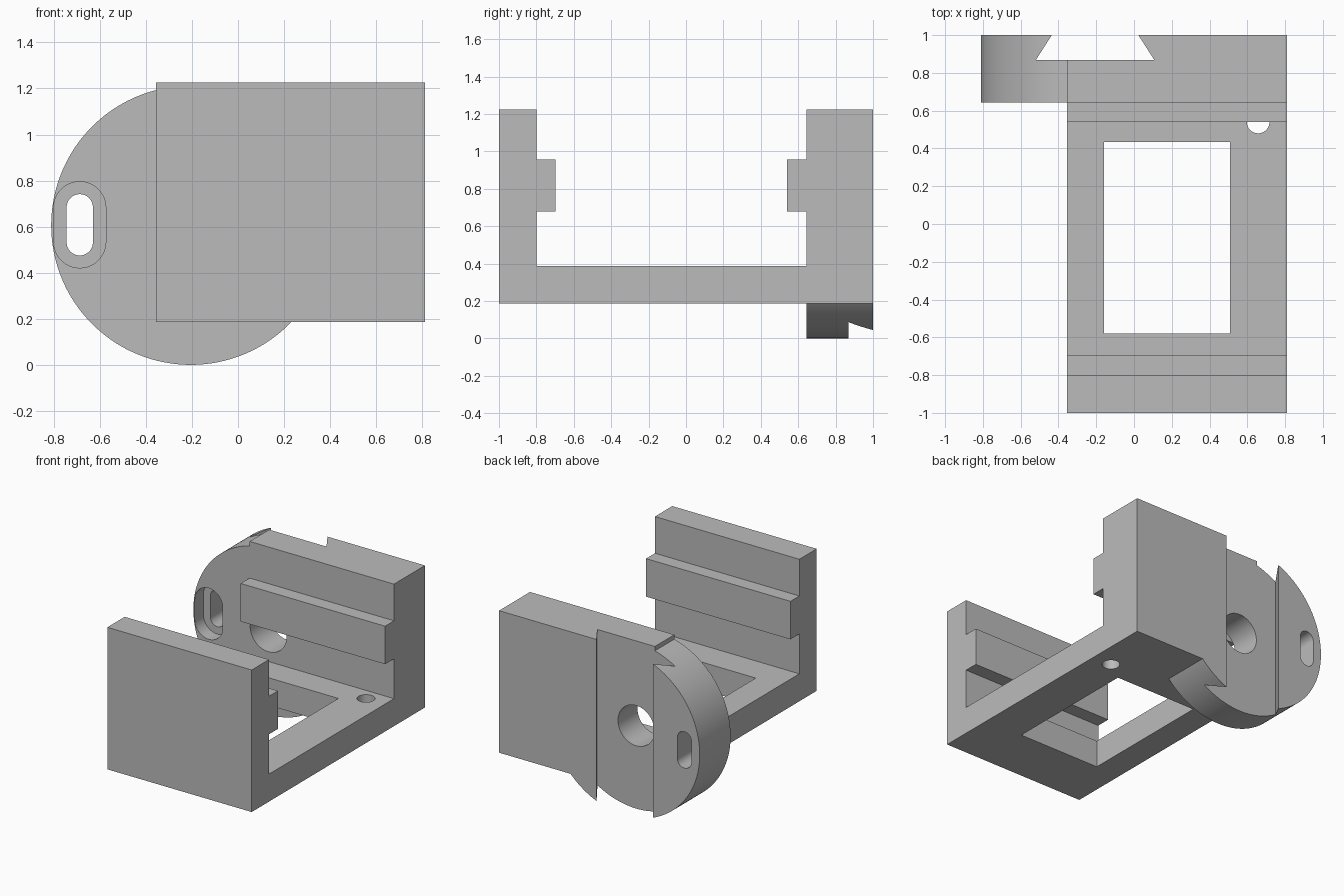
import bpy
import bmesh
from math import sin, cos, pi, radians

if "Cube" in bpy.data.objects:
    bpy.data.objects.remove(bpy.data.objects["Cube"])

GREY = (0.5, 0.5, 0.5, 1.0)
mat = bpy.data.materials.new("plain grey")
mat.use_nodes = True
mat.diffuse_color = GREY
mat.node_tree.nodes["Principled BSDF"].inputs["Base Color"].default_value = GREY


def prism(name, outline, axis, lo, hi):
    """Extrude a 2D outline along an axis from lo to hi."""
    place = {"x": lambda p, d: (d, p[0], p[1]),
             "y": lambda p, d: (p[0], d, p[1]),
             "z": lambda p, d: (p[0], p[1], d)}[axis]
    bm = bmesh.new()
    a = [bm.verts.new(place(p, lo)) for p in outline]
    b = [bm.verts.new(place(p, hi)) for p in outline]
    bm.faces.new(a)
    bm.faces.new(b[::-1])
    for i in range(len(a)):
        j = (i + 1) % len(a)
        bm.faces.new((a[i], b[i], b[j], a[j]))
    bmesh.ops.recalc_face_normals(bm, faces=bm.faces)
    mesh = bpy.data.meshes.new(name)
    bm.to_mesh(mesh)
    bm.free()
    mesh.materials.append(mat)
    obj = bpy.data.objects.new(name, mesh)
    bpy.context.collection.objects.link(obj)
    return obj


def rect(x0, x1, y0, y1):
    return [(x0, y0), (x1, y0), (x1, y1), (x0, y1)]


def rounded(cx, cy, r, straight=0.0, n=96):
    """Circle, or a vertical slot when straight is its half length."""
    pts = []
    for half, start in ((1, 0), (-1, pi)):
        for i in range(n // 2 + (1 if straight else 0)):
            t = start + 2 * pi * i / n
            pts.append((cx + r * cos(t), cy + half * straight + r * sin(t)))
    return pts


def combine(target, tool, operation):
    """Apply a boolean and remove the tool."""
    tool.hide_render = True
    mod = target.modifiers.new(operation.lower(), "BOOLEAN")
    mod.operation, mod.solver, mod.object = operation, "EXACT", tool
    bpy.context.view_layer.objects.active = target
    bpy.ops.object.modifier_apply(modifier=mod.name)
    bpy.data.objects.remove(tool)


LEFT, RIGHT = 0.811, -0.356
BASE, FLOOR, TOP = 0.187, 0.388, 1.225
FRONT_WALL, BACK_WALL = -0.8, 0.643
CX, CZ, RADIUS = -0.205, 0.606, 0.606

# U-shaped cradle with a thick back wall
cradle = prism("cradle", [(-1, BASE), (1, BASE), (1, TOP), (BACK_WALL, TOP),
                          (BACK_WALL, FLOOR), (FRONT_WALL, FLOOR),
                          (FRONT_WALL, TOP), (-1, TOP)], "x", RIGHT, LEFT)

# Round mounting disc merged into the back wall
disc = prism("mounting_disc", rounded(CX, CZ, RADIUS, n=160), "y", BACK_WALL, 1)
combine(cradle, disc, "UNION")

# Openings: dovetail, bore, floor window, pin hole, adjusting slot and its recess
cutters = [
    prism("dovetail", [(-0.52, 0.868), (0.108, 0.868), (0.023, 1), (0.023, 1.1),
                       (-0.435, 1.1), (-0.435, 1)], "z", -0.2, 1.5),
    prism("bore", rounded(CX, CZ, 0.147), "y", 0.5, 1.2),
    prism("floor_window", rect(-0.158, 0.507, -0.58, 0.435), "z", 0, 0.6),
    prism("pin_hole", rounded(0.657, 0.54, 0.06, n=48), "z", 0, 0.6),
    prism("adjusting_slot", rounded(-0.687, 0.608, 0.057, 0.076), "y", 0.5, 1.2),
    prism("slot_recess", rounded(-0.687, 0.608, 0.113, 0.074), "y", 0.5, BACK_WALL + 0.1),
]
for cutter in cutters:
    combine(cradle, cutter, "DIFFERENCE")

# Rails facing each other on the inner wall faces
rails = [prism(name, rect(y0, y1, 0.679, 0.957), "x", RIGHT, LEFT)
         for name, y0, y1 in (("front_rail", FRONT_WALL, FRONT_WALL + 0.103),
                              ("back_rail", BACK_WALL - 0.103, BACK_WALL))]

# Smooth the curved walls, keep edges sharp
bpy.ops.object.select_all(action="DESELECT")
cradle.select_set(True)
bpy.context.view_layer.objects.active = cradle
bpy.ops.object.shade_smooth_by_angle(angle=radians(30))
